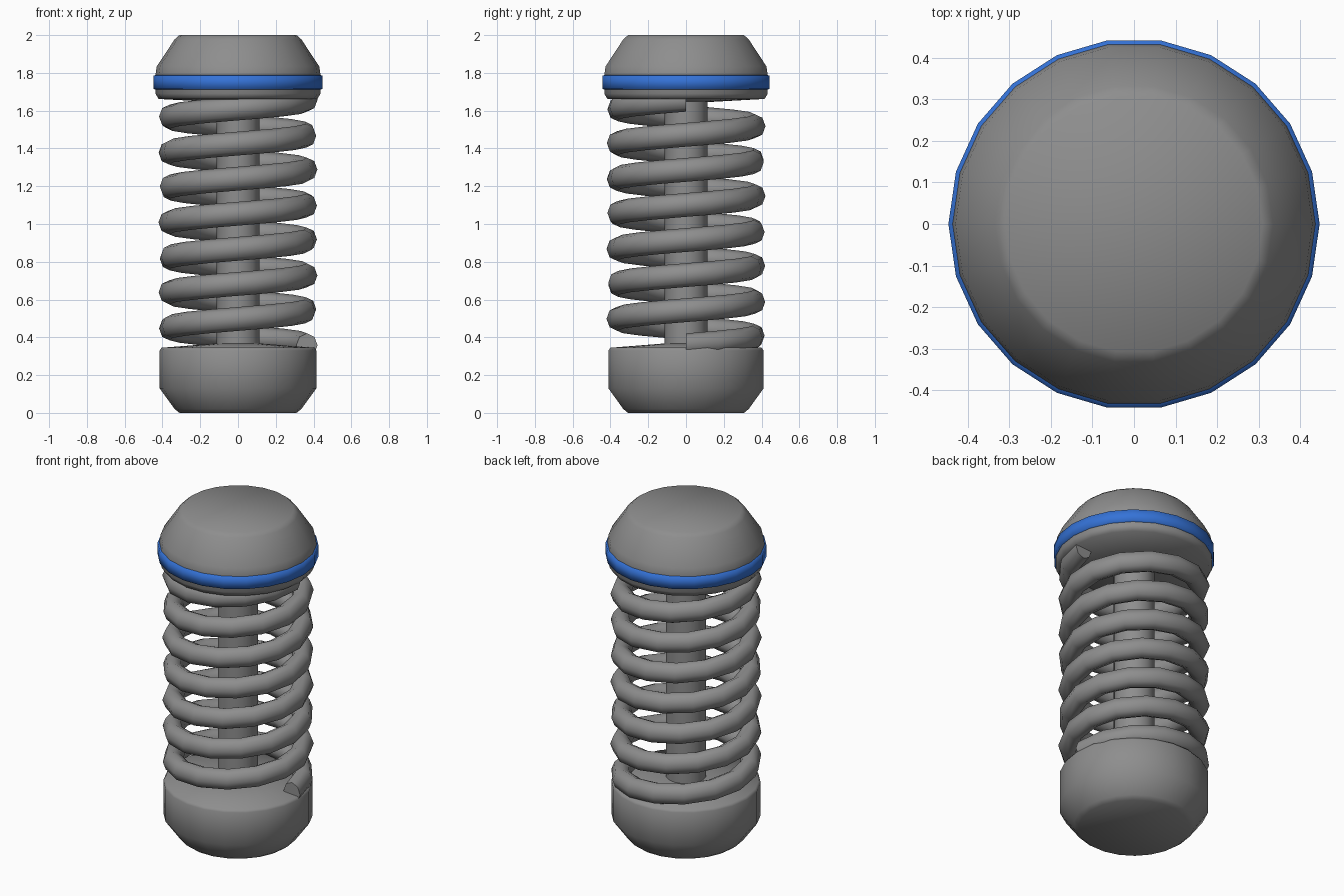
import bpy, bmesh, math
from math import cos, sin, pi

if "Cube" in bpy.data.objects:
    bpy.data.objects.remove(bpy.data.objects["Cube"])

SIDES = 22


def material(name, color):
    mat = bpy.data.materials.new(name)
    mat.diffuse_color = color
    mat.use_nodes = True
    mat.node_tree.nodes["Principled BSDF"].inputs["Base Color"].default_value = mat.diffuse_color
    return mat


def finish(name, bm, angle, mat):
    bmesh.ops.recalc_face_normals(bm, faces=bm.faces)
    mesh = bpy.data.meshes.new(name)
    bm.to_mesh(mesh)
    bm.free()
    ob = bpy.data.objects.new(name, mesh)
    bpy.context.collection.objects.link(ob)
    mesh.materials.append(mat)
    bpy.ops.object.select_all(action='DESELECT')
    ob.select_set(True)
    bpy.context.view_layer.objects.active = ob
    bpy.ops.object.shade_smooth_by_angle(angle=math.radians(angle))
    return ob


def lathe(name, profile, mat, closed=False, sides=SIDES, angle=62):
    """Revolve (radius, z) points; open profiles get flat end caps."""
    bm = bmesh.new()
    rings = [[bm.verts.new((r * cos(2 * pi * i / sides), r * sin(2 * pi * i / sides), z))
              for i in range(sides)] for r, z in profile]
    pairs = list(zip(rings, rings[1:]))
    if closed:
        pairs.append((rings[-1], rings[0]))
    else:
        bm.faces.new(rings[0])
        bm.faces.new(rings[-1])
    for a, b in pairs:
        for i in range(sides):
            j = (i + 1) % sides
            bm.faces.new((a[i], a[j], b[j], b[i]))
    return finish(name, bm, angle, mat)


def coil(name, radius, wire_r, wire_z, z0, z1, turns, steps, sides, mat):
    """Sweep a rounded wire section along a helix."""
    bm = bmesh.new()
    rings = []
    for s in range(steps + 1):
        t = s / steps
        a = 2 * pi * turns * t
        z = z0 + (z1 - z0) * t
        ring = []
        for k in range(sides):
            b = 2 * pi * k / sides
            r = radius + wire_r * cos(b)
            ring.append(bm.verts.new((r * cos(a), r * sin(a), z + wire_z * sin(b))))
        rings.append(ring)
    for a, b in zip(rings, rings[1:]):
        for k in range(sides):
            m = (k + 1) % sides
            bm.faces.new((a[k], a[m], b[m], b[k]))
    bm.faces.new(rings[0])
    bm.faces.new(rings[-1])
    return finish(name, bm, 65, mat)


blue = material("band_blue", (0.035, 0.17, 0.68, 1))
dark = material("dark_grey", (0.27, 0.27, 0.27, 1))

# Bottom cup, with a slightly raised centre
lathe("base_cap", [(0.31, 0), (0.335, 0.02), (0.415, 0.13), (0.415, 0.33),
                   (0.405, 0.345), (0.11, 0.368)], dark)

# Top cup
lathe("top_cap", [(0.11, 1.645), (0.42, 1.662), (0.437, 1.69), (0.437, 1.79),
                  (0.43, 1.835), (0.335, 1.978), (0.31, 2.0)], dark)

# Coloured ring round the top cup
lathe("band", [(0.43, 1.71), (0.447, 1.715), (0.447, 1.785), (0.43, 1.79)],
      blue, closed=True, angle=80)

# Central rod
lathe("rod", [(0.113, 0.3), (0.113, 1.7)], dark, sides=16)

# Spring
coil("spring", 0.365, 0.056, 0.063, 0.358, 1.658, 7, 102, 8, dark)
